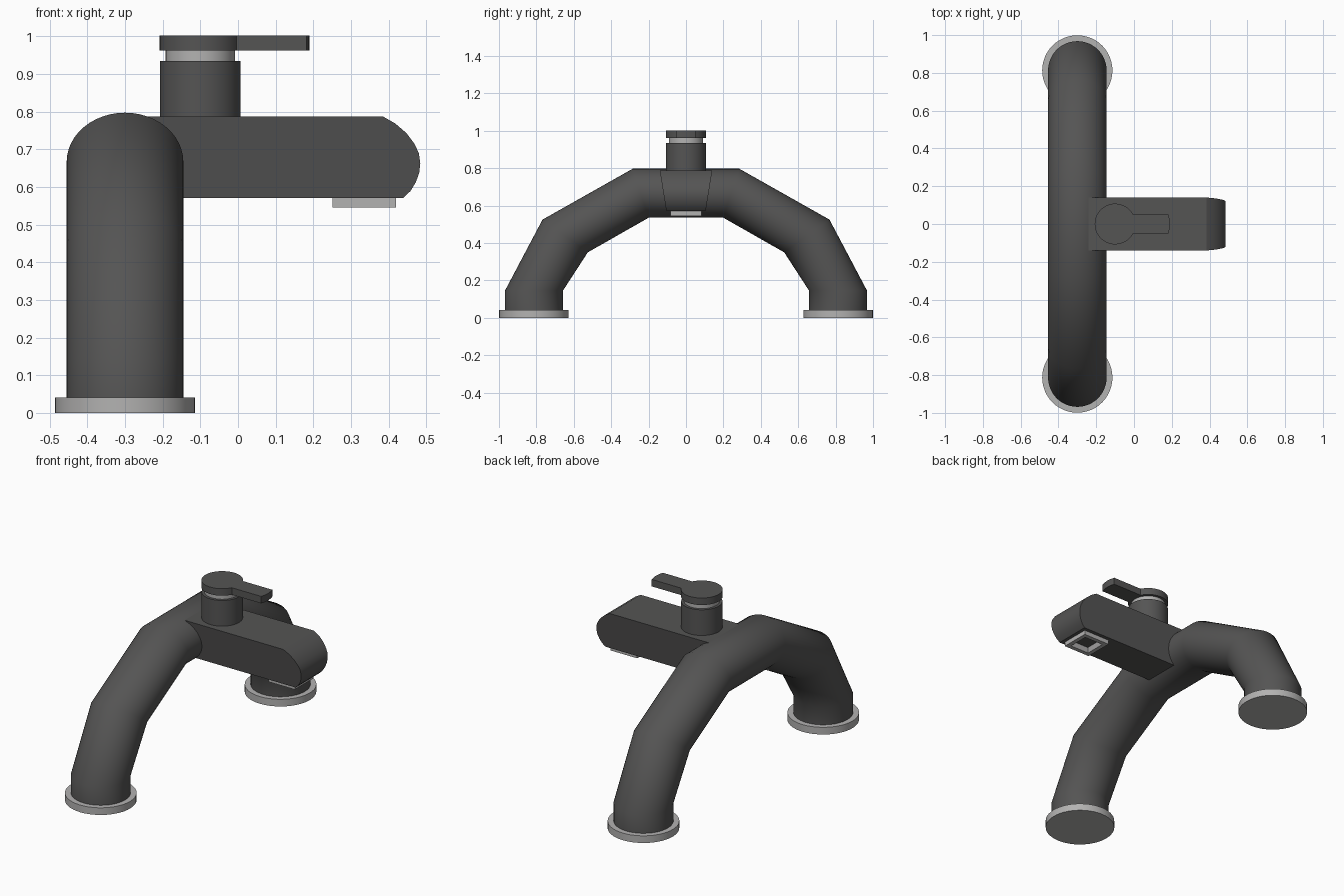
import bpy, bmesh
from math import cos, sin, pi, radians

if "Cube" in bpy.data.objects:
    bpy.data.objects.remove(bpy.data.objects["Cube"])


def material(name, v):
    m = bpy.data.materials.new(name)
    m.diffuse_color = (v, v * 0.99, v * 0.98, 1)
    m.use_nodes = True
    m.node_tree.nodes["Principled BSDF"].inputs["Base Color"].default_value = m.diffuse_color
    return m


DARK = material("dark_metal", 0.09)
LIGHT = material("light_metal", 0.45)


def skin(name, rings, mat, angle=40, closed=False):
    """Bridge equal-length rings of points; cap the ends or close the loop."""
    bm = bmesh.new()
    vs = [[bm.verts.new(p) for p in r] for r in rings]
    n = len(vs[0])
    pairs = list(zip(vs, vs[1:]))
    if closed:
        pairs.append((vs[-1], vs[0]))
    for a, b in pairs:
        for i in range(n):
            j = (i + 1) % n
            bm.faces.new((a[i], a[j], b[j], b[i]))
    if not closed:
        bm.faces.new(vs[0])
        bm.faces.new(vs[-1])
    bmesh.ops.recalc_face_normals(bm, faces=bm.faces)
    me = bpy.data.meshes.new(name)
    bm.to_mesh(me)
    bm.free()
    me.materials.append(mat)
    ob = bpy.data.objects.new(name, me)
    bpy.context.collection.objects.link(ob)
    bpy.ops.object.select_all(action='DESELECT')
    ob.select_set(True)
    bpy.context.view_layer.objects.active = ob
    bpy.ops.object.shade_smooth_by_angle(angle=radians(angle))
    return ob


def disc(name, x, y, r, z0, z1, mat, n=48):
    return skin(name, [[(x + r * cos(2 * pi * i / n), y + r * sin(2 * pi * i / n), z)
                        for i in range(n)] for z in (z0, z1)], mat)


# Arched pipe: mitred rings given by outer and inner (y, z) points, mirrored in y
half = [((0.968, 0.02), (0.658, 0.02)), ((0.968, 0.145), (0.658, 0.145)),
        ((0.767, 0.525), (0.525, 0.35)), ((0.285, 0.797), (0.2, 0.535))]
stations = half + [((-a[0], a[1]), (-b[0], b[1])) for a, b in reversed(half)]
rings = []
for (oy, oz), (iy, iz) in stations:
    ring = []
    for i in range(48):
        t = 2 * pi * i / 48
        c = cos(t) / 2
        ring.append((-0.3 + 0.155 * sin(t),
                     (oy + iy) / 2 + c * (oy - iy),
                     (oz + iz) / 2 + c * (oz - iz)))
    rings.append(ring)
skin("arch_pipe", rings, DARK)

# Wall flanges under each leg
for side, y in (("left", -0.813), ("right", 0.813)):
    disc("flange_" + side, -0.3, y, 0.186, 0, 0.041, LIGHT)

# Spout: side profile with rounded nose, sides tapering towards the bottom
profile = [(-0.3, 0.57), (-0.3, 0.787), (0.385, 0.787), (0.418, 0.768), (0.447, 0.743),
           (0.468, 0.715), (0.48, 0.69), (0.484, 0.663), (0.481, 0.637), (0.472, 0.612),
           (0.458, 0.589), (0.438, 0.57)]
skin("spout", [[(x, s * (0.105 + 0.035 * (z - 0.57) / 0.217), z) for x, z in profile]
               for s in (-1, 1)], DARK, 25)


# Square outlet frame with sloped inner walls
def square(h, z):
    return [(0.335 + a * h, b * h, z) for a, b in ((-1, -1), (1, -1), (1, 1), (-1, 1))]


skin("outlet_frame", [square(0.084, 0.572), square(0.084, 0.545),
                      square(0.06, 0.545), square(0.048, 0.572)], LIGHT, 30, closed=True)

# Valve body, neck and lever cap
disc("valve_body", -0.1, 0, 0.107, 0.74, 0.934, DARK)
disc("valve_neck", -0.1, 0, 0.092, 0.92, 0.97, LIGHT)

# Handle: round cap and lever drawn as one outline
outline = [(-0.1 + 0.108 * cos(t), 0.108 * sin(t))
           for t in (0.482 + (2 * pi - 0.964) * i / 40 for i in range(41))]
outline += [(0.182, -0.05), (0.188, -0.025), (0.19, 0), (0.188, 0.025), (0.182, 0.05)]
skin("lever_handle", [[(x, y, z) for x, y in outline] for z in (0.962, 1.002)], DARK, 30)
